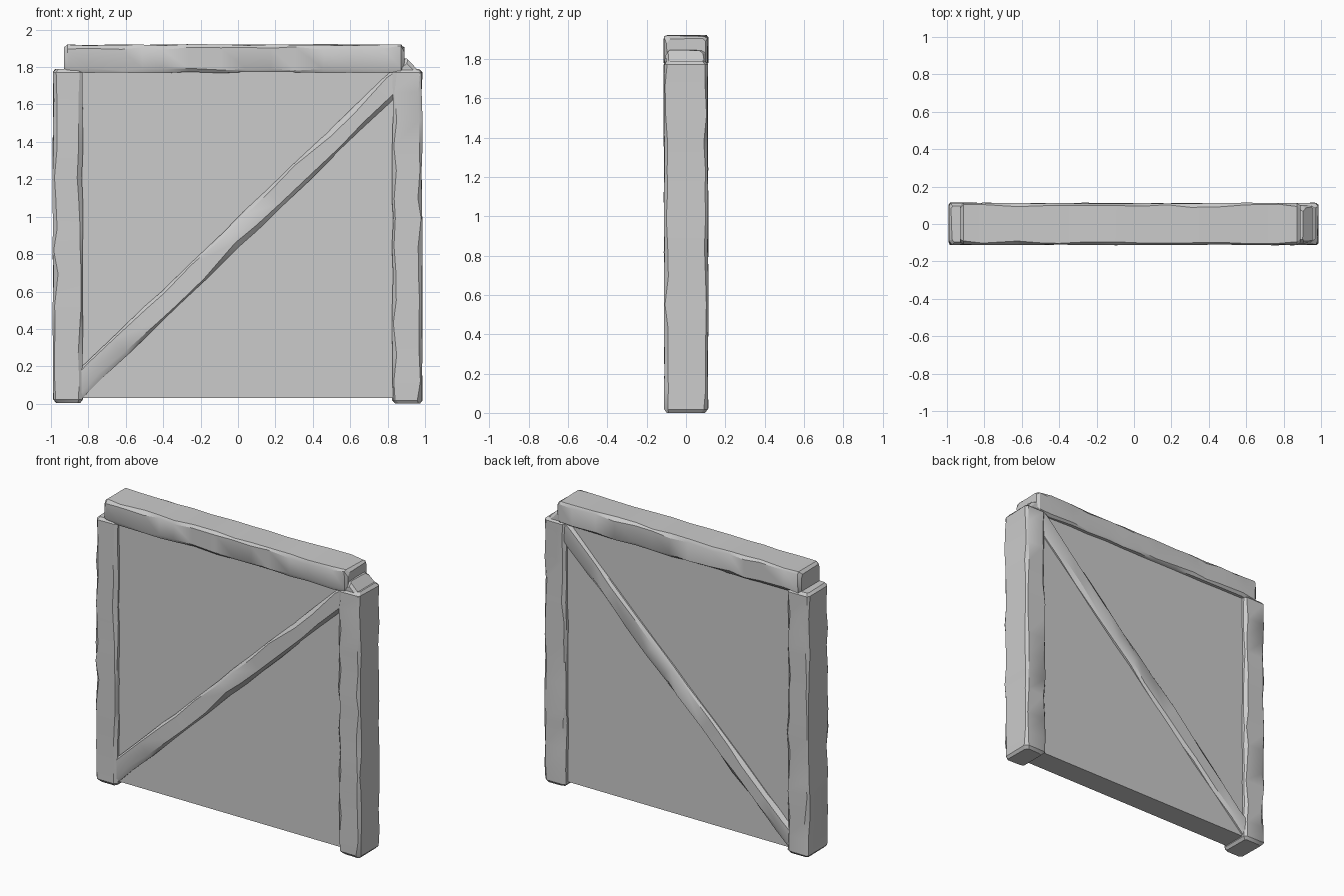
import bpy, bmesh, math, random
from mathutils import Vector, Matrix

if "Cube" in bpy.data.objects:
    bpy.data.objects.remove(bpy.data.objects["Cube"])

random.seed(7)


def beam(name, start, end, width, depth, chamfer=0.02, stations=13):
    """Rough-hewn timber: chamfered rectangular sections lofted from start to end."""
    a, b = Vector(start), Vector(end)
    axis = (b - a).normalized()
    side = Vector((0, 1, 0)).cross(axis).normalized()
    front = Vector((0, 1, 0))
    length = (b - a).length
    # end sections are pulled in to round off the ends
    ts = [0, 0.018 / length]
    for i in range(1, stations):
        ts.append((i + random.uniform(-0.25, 0.25)) / stations)
    ts += [1 - 0.018 / length, 1]
    bm = bmesh.new()
    rings = []
    for i, t in enumerate(ts):
        inset = 0.014 if i in (0, len(ts) - 1) else 0
        ring = []
        for sx, sy in ((1, 1), (-1, 1), (-1, -1), (1, -1)):
            w = width / 2 - inset - random.uniform(0, 0.008)
            d = depth / 2 - inset - random.uniform(0, 0.005)
            # chamfer differs along each edge, like worn wood
            c1 = chamfer * random.uniform(0.3, 1.3)
            c2 = chamfer * random.uniform(0.3, 1.1)
            pair = [(sx * w, sy * (d - c2)), (sx * (w - c1), sy * d)]
            if sx * sy < 0:
                pair.reverse()
            ring += [bm.verts.new(a + axis * (t * length) + side * u + front * v)
                     for u, v in pair]
        rings.append(ring)
    for r, s in zip(rings, rings[1:]):
        for k in range(8):
            n = (k + 1) % 8
            bm.faces.new((r[k], r[n], s[n], s[k]))
    bm.faces.new(rings[0])
    bm.faces.new(rings[-1])
    bmesh.ops.recalc_face_normals(bm, faces=bm.faces)
    return finish(name, bm)


def finish(name, bm):
    mesh = bpy.data.meshes.new(name)
    bm.to_mesh(mesh)
    bm.free()
    obj = bpy.data.objects.new(name, mesh)
    bpy.context.collection.objects.link(obj)
    bpy.ops.object.select_all(action='DESELECT')
    obj.select_set(True)
    bpy.context.view_layer.objects.active = obj
    bpy.ops.object.shade_smooth_by_angle(angle=math.radians(30))
    return obj


# Upright posts
beam("left_post", (-0.91, 0, 0.005), (-0.91, 0, 1.79), 0.165, 0.228)
beam("right_post", (0.905, 0, 0.0), (0.905, 0, 1.79), 0.165, 0.228)

# Top beam, set slightly to the left
beam("top_beam", (-0.93, 0, 1.845), (0.89, 0, 1.845), 0.156, 0.228)

# Diagonal brace, its upper end pokes out beyond the top corner
beam("diagonal_brace", (-0.90, 0, 0.048), (0.935, 0, 1.812), 0.128, 0.21, chamfer=0.024)

# Infill panel between the posts
bm = bmesh.new()
bmesh.ops.create_cube(bm, size=1, matrix=Matrix.Translation((0, 0, 0.915))
                      @ Matrix.Diagonal((1.70, 0.16, 1.77, 1)))
finish("infill_panel", bm)
